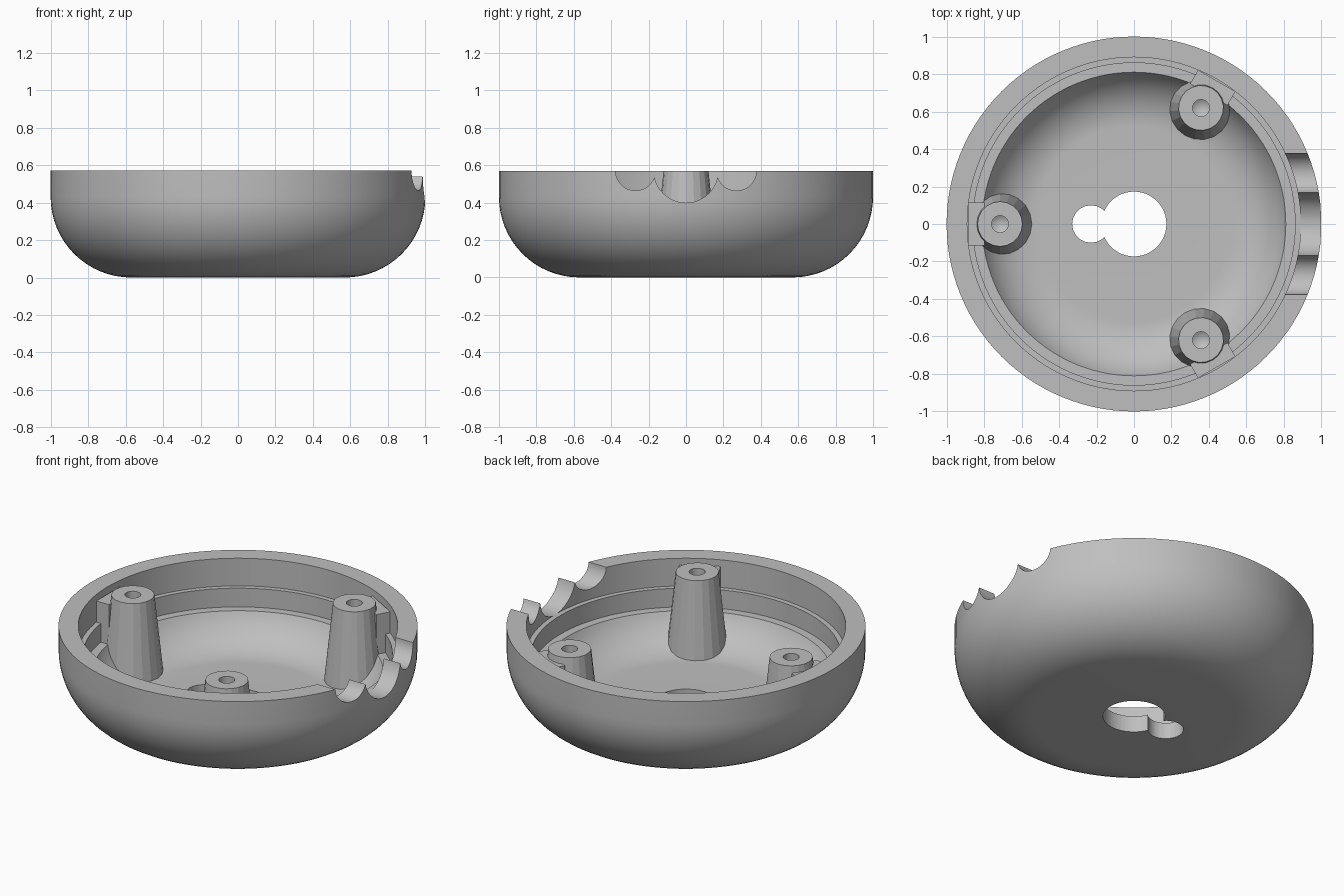
import bpy, bmesh
from math import sin, cos, pi, radians
from mathutils import Matrix

if "Cube" in bpy.data.objects:
    bpy.data.objects.remove(bpy.data.objects["Cube"], do_unlink=True)

HEIGHT = 0.57
FLOOR = 0.10

grey = bpy.data.materials.new("plain grey")
grey.use_nodes = True
colour = (0.52, 0.52, 0.52, 1)
grey.diffuse_color = colour
grey.node_tree.nodes["Principled BSDF"].inputs["Base Color"].default_value = colour


def finish(name, bm):
    bmesh.ops.remove_doubles(bm, verts=bm.verts, dist=1e-5)
    bmesh.ops.recalc_face_normals(bm, faces=bm.faces)
    mesh = bpy.data.meshes.new(name)
    bm.to_mesh(mesh)
    bm.free()
    mesh.materials.append(grey)
    obj = bpy.data.objects.new(name, mesh)
    bpy.context.collection.objects.link(obj)
    return obj


def lathe(name, profile, steps):
    """Spin an (r, z) outline around the z axis."""
    bm = bmesh.new()
    verts = [bm.verts.new((r, 0, z)) for r, z in profile]
    edges = [bm.edges.new(pair) for pair in zip(verts, verts[1:])]
    bmesh.ops.spin(bm, geom=verts + edges, cent=(0, 0, 0), axis=(0, 0, 1),
                   angle=2 * pi, steps=steps)
    return finish(name, bm)


def cylinder(name, radius, depth, matrix, sides=48):
    bm = bmesh.new()
    bmesh.ops.create_cone(bm, cap_ends=True, segments=sides, radius1=radius,
                          radius2=radius, depth=depth, matrix=matrix)
    return finish(name, bm)


def boolean(obj, other, operation):
    bpy.ops.object.select_all(action='DESELECT')
    bpy.context.view_layer.objects.active = obj
    obj.select_set(True)
    mod = obj.modifiers.new("cut", 'BOOLEAN')
    mod.object, mod.operation, mod.solver = other, operation, 'EXACT'
    bpy.ops.object.modifier_apply(modifier=mod.name)


def smooth(obj, degrees):
    bpy.ops.object.select_all(action='DESELECT')
    bpy.context.view_layer.objects.active = obj
    obj.select_set(True)
    bpy.ops.object.shade_smooth_by_angle(angle=radians(degrees))


def arc(r, z, radius, end, count=16):
    """Quarter-style curve rising from straight below (r, z)."""
    return [(r + radius * sin(end * i / count), z - radius * cos(end * i / count))
            for i in range(count + 1)]


# Bowl: rounded outside, stepped rim and curved inside
outside = [(0, 0)] + arc(0.57, 0.43, 0.43, pi / 2) + [(1, HEIGHT)]
steps = [(0.89, HEIGHT), (0.89, 0.40), (0.86, 0.40), (0.86, 0.285)]
inside = arc(0.52, FLOOR + 0.32, 0.32, radians(65))[::-1] + [(0, FLOOR)]
bowl = lathe("bowl", outside + steps + inside, 112)

# Keyhole in the floor and three cable notches in the rim
cutters = [cylinder("keyhole_large", 0.173, 0.5, Matrix.Identity(4)),
           cylinder("keyhole_small", 0.10, 0.5, Matrix.Translation((-0.23, 0, 0)), 20)]
for y, radius in ((-0.27, 0.107), (0, 0.172), (0.27, 0.107)):
    place = Matrix.Translation((0.95, y, HEIGHT + 0.001)) @ Matrix.Rotation(pi / 2, 4, 'Y')
    cutters.append(cylinder("rim_notch", radius, 0.36, place))
for cutter in cutters:
    boolean(bowl, cutter, 'DIFFERENCE')
    bpy.data.objects.remove(cutter, do_unlink=True)
smooth(bowl, 25)

# Screw posts with blind holes, trimmed to stay within the bowl wall
envelope = lathe("envelope", [(0, 0.05)] + arc(0.57, 0.43, 0.38, pi / 2)
                 + [(0.95, 0.7), (0, 0.7)], 64)
post_outline = [(0, 0.06), (0.174, 0.06), (0.12, HEIGHT), (0.045, HEIGHT),
                (0.045, 0.30), (0, 0.27)]
for side, angle in (("right", 180), ("back", 60), ("front", -60)):
    turn = Matrix.Rotation(radians(angle), 4, 'Z')
    post = lathe("screw_post_" + side, post_outline, 20)
    post.data.transform(turn @ Matrix.Translation((0.715, 0, 0)))
    boolean(post, envelope, 'INTERSECT')
    smooth(post, 15)

    # Block joining the post to the wall
    bm = bmesh.new()
    bmesh.ops.create_cube(bm, size=1, matrix=turn @ Matrix.Translation((0.84, 0, 0.395))
                          @ Matrix.Diagonal((0.085, 0.23, 0.27, 1)))
    finish("post_bracket_" + side, bm)
bpy.data.objects.remove(envelope, do_unlink=True)
